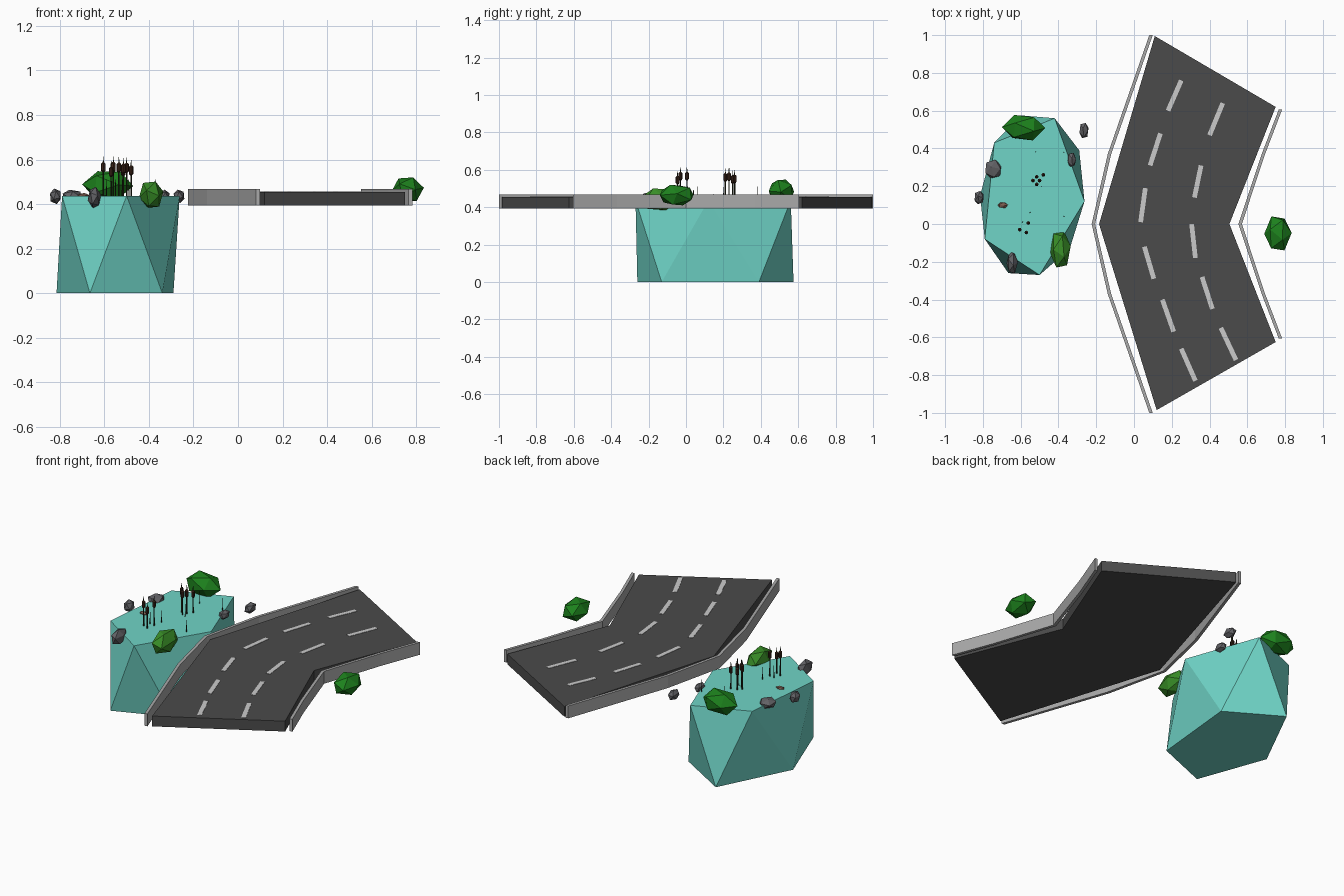
import bpy, bmesh, random
from mathutils import Vector, Euler, Matrix

if "Cube" in bpy.data.objects:
    bpy.data.objects.remove(bpy.data.objects["Cube"])

random.seed(4)


def material(name, rgb):
    m = bpy.data.materials.new(name)
    m.diffuse_color = (*rgb, 1)
    m.use_nodes = True
    m.node_tree.nodes["Principled BSDF"].inputs["Base Color"].default_value = m.diffuse_color
    return m


ASPHALT = material("asphalt", (0.07, 0.07, 0.07))
PAINT = material("paint", (0.6, 0.6, 0.6))
RAIL = material("rail", (0.4, 0.4, 0.4))
WATER = material("water", (0.16, 0.66, 0.57))
LEAF = material("leaf", (0.012, 0.22, 0.012))
LEAF_LIGHT = material("leaf_light", (0.04, 0.27, 0.02))
STONE = material("stone", (0.12, 0.12, 0.13))
STONE_BROWN = material("stone_brown", (0.2, 0.11, 0.08))
STALK = material("stalk", (0.02, 0.025, 0.01))
HEAD = material("cattail_brown", (0.045, 0.018, 0.01))


def finish(name, bm, mat):
    bmesh.ops.recalc_face_normals(bm, faces=bm.faces)
    me = bpy.data.meshes.new(name)
    bm.to_mesh(me)
    bm.free()
    me.materials.append(mat)
    ob = bpy.data.objects.new(name, me)
    bpy.context.collection.objects.link(ob)
    return ob


def prism(name, outline, z0, z1, mat):
    bm = bmesh.new()
    face = bm.faces.new([bm.verts.new((x, y, z0)) for x, y in outline])
    ext = bmesh.ops.extrude_face_region(bm, geom=[face])
    bmesh.ops.translate(bm, vec=(0, 0, z1 - z0),
                        verts=[v for v in ext["geom"] if isinstance(v, bmesh.types.BMVert)])
    return finish(name, bm, mat)


def lump(name, centre, size, rot, mat):
    """Icosahedron, turned, then fitted to a box of the given size."""
    bm = bmesh.new()
    bmesh.ops.create_icosphere(bm, subdivisions=1, radius=1)
    bm.transform(Euler(rot).to_matrix().to_4x4())
    for i in range(3):
        span = max(v.co[i] for v in bm.verts)
        for v in bm.verts:
            v.co[i] = centre[i] + v.co[i] / span * size[i] / 2
    return finish(name, bm, mat)


# Road slab with a bend
prism("road", [(0.11, 0.995), (-0.185, 0), (0.12, -0.985),
               (0.75, -0.625), (0.505, 0), (0.75, 0.62)], 0.393, 0.455, ASPHALT)

# Guard walls along both edges
for name, path in (("outer_barrier", [(0.09, 1.0), (-0.13, 0.37), (-0.215, 0)]),
                   ("inner_barrier", [(0.775, 0.605), (0.685, 0.37), (0.562, 0)])):
    path = path + [(x, -y) for x, y in path[-2::-1]]
    w = 0.009
    prism(name, [(x - w, y) for x, y in path] + [(x + w, y) for x, y in reversed(path)],
          0.393, 0.467, RAIL)

# Lane dashes
dashes = [(.25, .76, .18, .60), (.14, .48, .085, .31), (.06, .19, .035, .01),
          (.055, -.12, .105, -.29), (.15, -.40, .21, -.57), (.25, -.66, .325, -.83),
          (.47, .64, .40, .47), (.355, .31, .32, .14), (.305, 0, .325, -.18),
          (.36, -.28, .415, -.45), (.46, -.55, .54, -.72)]
for i, (x0, y0, x1, y1) in enumerate(dashes):
    d = Vector((x1 - x0, y1 - y0)).normalized() * 0.0125
    prism(f"lane_dash_{i}", [(x0 - d.y, y0 + d.x), (x1 - d.y, y1 + d.x),
                             (x1 + d.y, y1 - d.x), (x0 + d.y, y0 - d.x)], 0.45, 0.457, PAINT)

# Water block: two pentagons joined by a zigzag of triangles
top = [(-.79, -.08), (-.50, -.27), (-.262, .12), (-.42, .56), (-.74, .43)]
base = [(-.665, -.26), (-.34, -.13), (-.29, .39), (-.60, .575), (-.815, .15)]
bm = bmesh.new()
t = [bm.verts.new((x, y, 0.437)) for x, y in top]
b = [bm.verts.new((x, y, 0)) for x, y in base]
bm.faces.new(t)
bm.faces.new(b[::-1])
for i in range(5):
    j = (i + 1) % 5
    bm.faces.new((t[i], b[i], t[j]))
    bm.faces.new((t[j], b[i], b[j]))
finish("pond_water", bm, WATER)

# Bushes
lump("bush_roadside", (0.762, -0.05, 0.465), (0.145, 0.18, 0.11), (0.4, 0.3, 0.2), LEAF)
lump("bush_back", (-0.585, 0.51, 0.485), (0.23, 0.135, 0.125), (0.3, 0.5, 0.1), LEAF)
lump("bush_front", (-0.39, -0.135, 0.442), (0.11, 0.19, 0.118), (0.5, 0.2, 0.4), LEAF_LIGHT)

# Stones around the rim
stones = [((-.82, .14, .435), (.048, .07, .07), STONE),
          ((-.745, .29, .437), (.085, .10, .055), STONE),
          ((-.645, -.205, .43), (.06, .115, .095), STONE),
          ((-.33, .34, .437), (.045, .075, .055), STONE),
          ((-.265, .495, .435), (.048, .08, .06), STONE),
          ((-.695, .10, .437), (.055, .03, .025), STONE_BROWN)]
for i, (c, s, m) in enumerate(stones):
    lump(f"stone_{i}", c, s, [random.uniform(-.3, .3) for _ in range(3)], m)


def rod(bm, x, y, z0, z1, r0, r1, sides):
    bmesh.ops.create_cone(bm, cap_ends=True, segments=sides, radius1=r0, radius2=r1,
                          depth=z1 - z0, matrix=Matrix.Translation((x, y, (z0 + z1) / 2)))


# Cattails in two clumps, with brown heads and thin tips
spots = [(-.535, .23), (-.515, .25), (-.48, .26), (-.515, .21), (-.50, .23),
         (-.605, -.03), (-.56, .005), (-.57, -.045)]
for i, (x, y) in enumerate(spots):
    h = random.uniform(0.565, 0.592)
    bm = bmesh.new()
    rod(bm, x, y, 0.43, h, 0.004, 0.003, 6)
    rod(bm, x, y, h, h + 0.025, 0.003, 0.001, 6)
    finish(f"cattail_stalk_{i}", bm, STALK)
    bm = bmesh.new()
    rod(bm, x, y, h - 0.045, h - 0.038, 0.004, 0.010, 8)
    rod(bm, x, y, h - 0.038, h - 0.006, 0.010, 0.010, 8)
    rod(bm, x, y, h - 0.006, h, 0.010, 0.004, 8)
    finish(f"cattail_head_{i}", bm, HEAD)

# Loose thin reeds
for i, (x, y) in enumerate([(-.37, .04), (-.37, .38), (-.52, .38), (-.55, .06), (-.49, .20), (-.59, .01)]):
    bm = bmesh.new()
    rod(bm, x, y, 0.43, 0.51, 0.003, 0.001, 5)
    finish(f"reed_{i}", bm, STALK)
